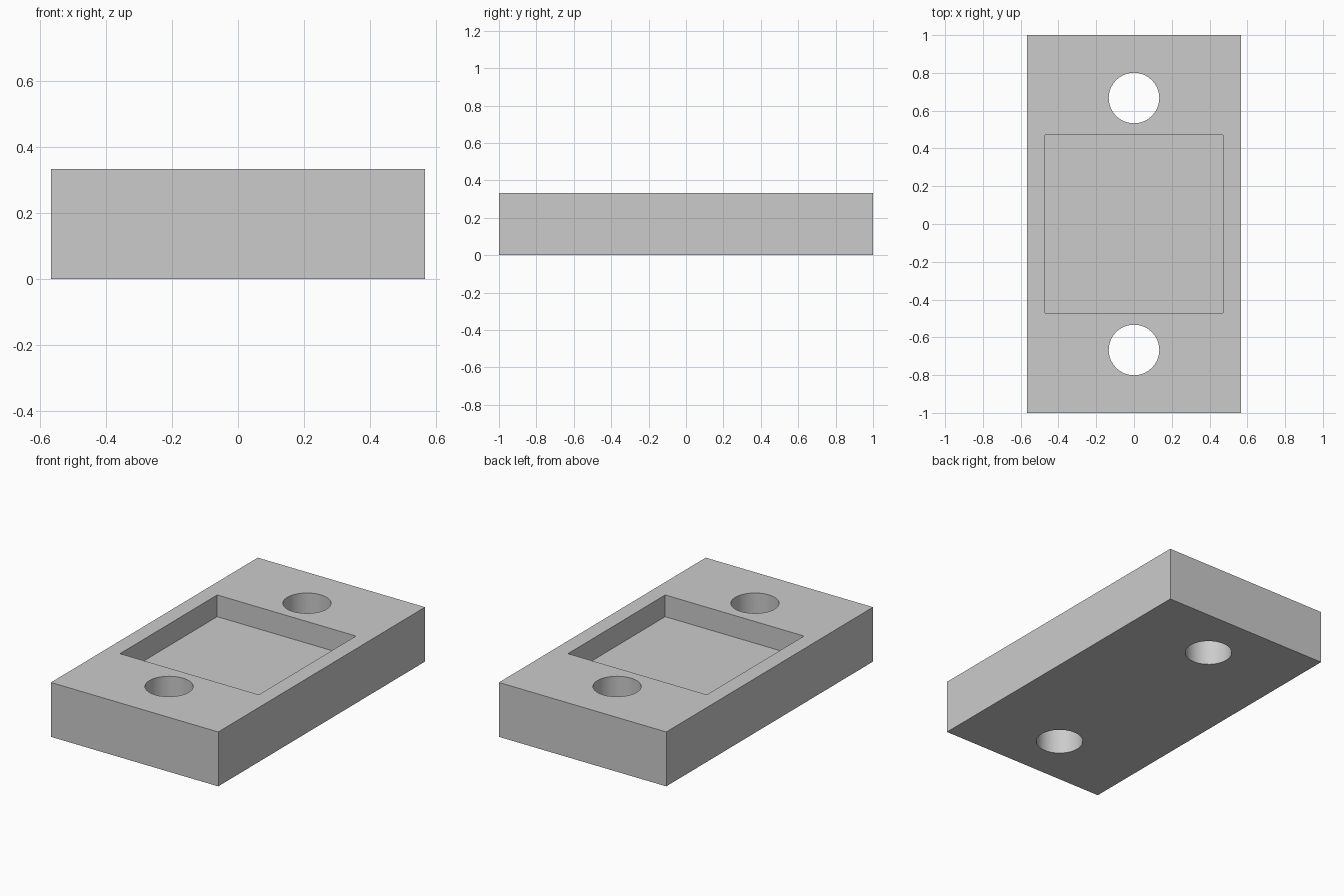
import bpy

WIDTH, LENGTH, HEIGHT = 1.133, 2.0, 0.333
POCKET_SIZE, POCKET_DEPTH = 0.94, 0.133
HOLE_RADIUS, HOLE_Y = 0.134, 0.667

default = bpy.data.objects.get("Cube")
if default:
    bpy.data.objects.remove(default, do_unlink=True)

grey = bpy.data.materials.new("light grey")
grey.use_nodes = True
grey.diffuse_color = (0.6, 0.6, 0.6, 1)
grey.node_tree.nodes["Principled BSDF"].inputs["Base Color"].default_value = (0.6, 0.6, 0.6, 1)


def finish(name):
    obj = bpy.context.object
    obj.name = name
    obj.data.materials.append(grey)
    return obj


def box(name, size, z):
    bpy.ops.mesh.primitive_cube_add(size=1, location=(0, 0, z))
    obj = finish(name)
    obj.scale = size
    bpy.ops.object.transform_apply(location=True, rotation=False, scale=True)
    return obj


# Solid block
block = box("mounting_block", (WIDTH, LENGTH, HEIGHT), HEIGHT / 2)

# Square pocket, cut down from the top face
cutters = [box("pocket_cutter", (POCKET_SIZE, POCKET_SIZE, POCKET_DEPTH * 2), HEIGHT)]

# Round through holes, one at each end
for side, name in ((-1, "front"), (1, "back")):
    bpy.ops.mesh.primitive_cylinder_add(vertices=32, radius=HOLE_RADIUS, depth=1,
                                        location=(0, side * HOLE_Y, HEIGHT / 2))
    cutters.append(finish(name + "_hole_cutter"))

# Cut the block, then drop the cutters
bpy.context.view_layer.objects.active = block
for cutter in cutters:
    cut = block.modifiers.new(cutter.name, "BOOLEAN")
    cut.operation, cut.solver, cut.object = "DIFFERENCE", "EXACT", cutter
    bpy.ops.object.modifier_apply(modifier=cut.name)
    bpy.data.objects.remove(cutter, do_unlink=True)

# Smooth hole walls, sharp block edges
block.select_set(True)
bpy.ops.object.shade_smooth_by_angle(angle=0.52)
